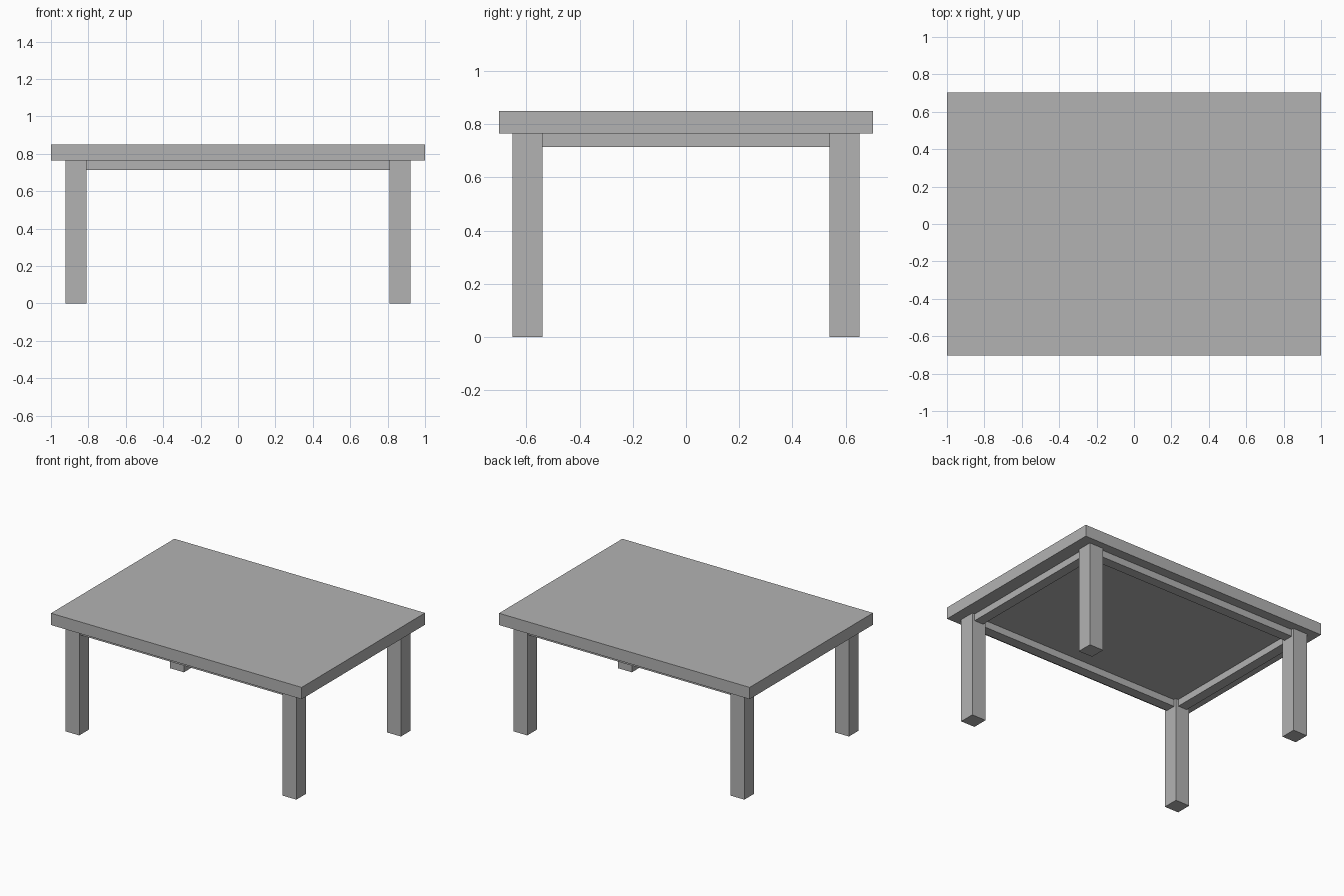
import bpy

cube = bpy.data.objects.get("Cube")
if cube:
    bpy.data.objects.remove(cube, do_unlink=True)

grey = bpy.data.materials.new("plain grey")
grey.use_nodes = True
colour = (0.45, 0.45, 0.45, 1)
grey.diffuse_color = colour
grey.node_tree.nodes["Principled BSDF"].inputs["Base Color"].default_value = colour


def box(name, low, high):
    """Add a box spanning two opposite corners."""
    centre = [(a + b) / 2 for a, b in zip(low, high)]
    bpy.ops.mesh.primitive_cube_add(size=1, location=centre)
    ob = bpy.context.object
    ob.name = name
    ob.scale = [b - a for a, b in zip(low, high)]
    bpy.ops.object.transform_apply(location=False, rotation=False, scale=True)
    ob.data.materials.append(grey)
    return ob


TOP, UNDER, RAIL = 0.85, 0.765, 0.715
LEG_X = (0.81, 0.922)    # inner and outer leg faces
LEG_Y = (0.54, 0.652)
INSET = 0.02             # rails sit back from the leg faces

# Tabletop slab
box("tabletop", (-1, -0.703, UNDER), (1, 0.703, TOP))

# Four square legs
for side, sx in (("left", 1), ("right", -1)):
    for end, sy in (("front", -1), ("back", 1)):
        xs = sorted(sx * v for v in LEG_X)
        ys = sorted(sy * v for v in LEG_Y)
        box(f"{end}_{side}_leg", (xs[0], ys[0], 0), (xs[1], ys[1], UNDER))

# Long rails between the legs at front and back
for end, s in (("front", -1), ("back", 1)):
    ys = sorted((s * (LEG_Y[0] + INSET), s * (LEG_Y[1] - INSET)))
    box(f"{end}_rail", (-LEG_X[0], ys[0], RAIL), (LEG_X[0], ys[1], UNDER))

# Short rails between the legs at the sides
for side, s in (("left", 1), ("right", -1)):
    xs = sorted((s * (LEG_X[0] + INSET), s * (LEG_X[1] - INSET)))
    box(f"{side}_rail", (xs[0], -LEG_Y[0], RAIL), (xs[1], LEG_Y[0], UNDER))
